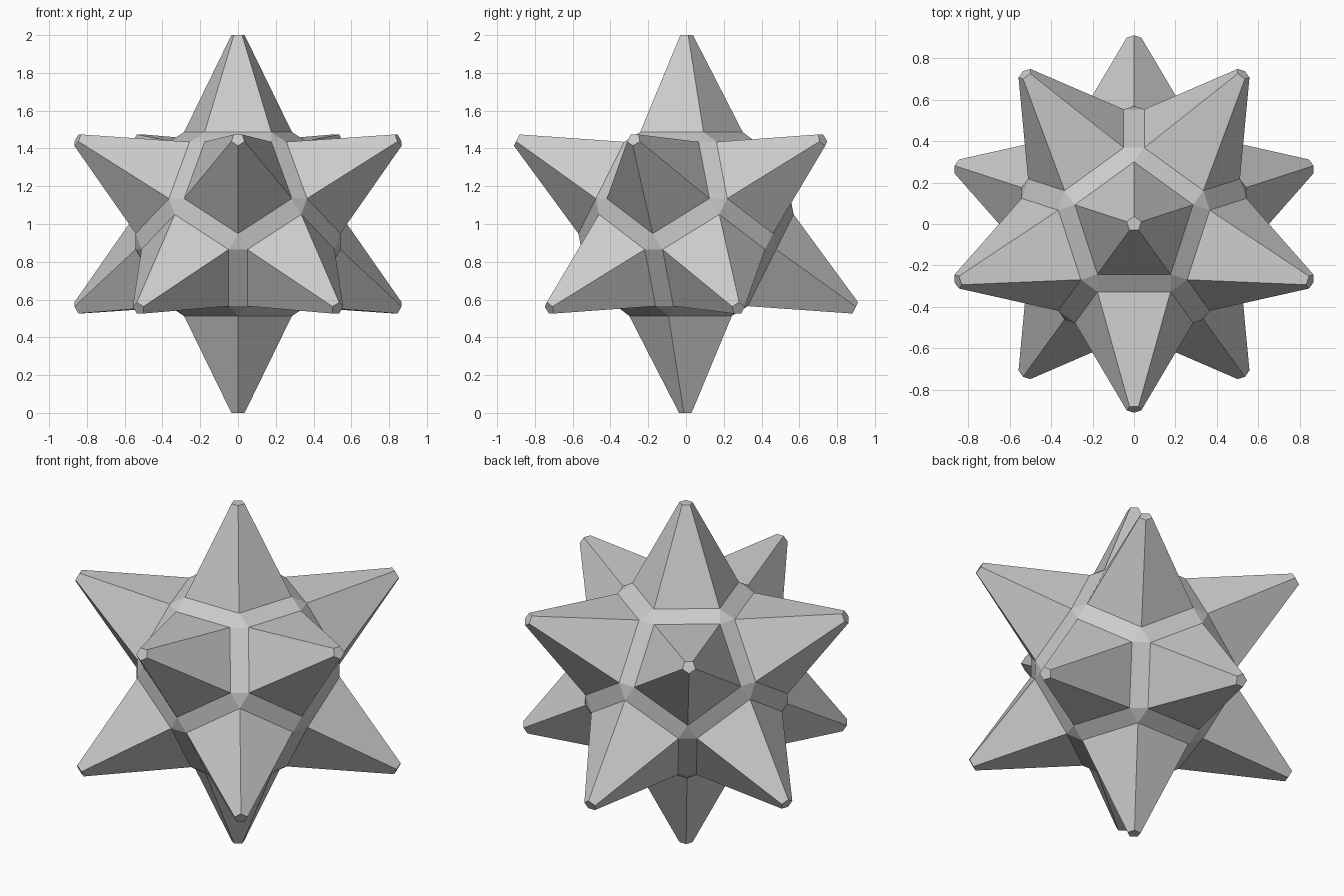
import bpy, bmesh
from math import sin, cos, pi, radians, atan
from mathutils import Matrix, Vector

if "Cube" in bpy.data.objects:
    bpy.data.objects.remove(bpy.data.objects["Cube"])

BASE_DIST, BASE_R = 0.487, 0.30   # spike base: distance from centre, radius
TIP_DIST, TIP_R = 1.0, 0.037      # blunt spike tip

# Pentagon base of the top spike, with a flat side facing the front
ring = [Vector((BASE_R * cos(pi / 2 + k * 2 * pi / 5),
                BASE_R * sin(pi / 2 + k * 2 * pi / 5), BASE_DIST)) for k in range(5)]

# Twelve orientations: the top, five around it, and their opposites
half = [Matrix.Identity(3)]
for k in range(5):
    half.append(Matrix.Rotation(radians(72 * k), 3, 'Z')
                @ Matrix.Rotation(atan(2), 3, 'X')
                @ Matrix.Rotation(pi, 3, 'Z'))

# Core: hull around all twelve pentagons leaves bevel strips and corner triangles
bm = bmesh.new()
for m in half:
    for p in ring:
        bm.verts.new(m @ p)
        bm.verts.new(-(m @ p))
bmesh.ops.convex_hull(bm, input=bm.verts[:])
bmesh.ops.dissolve_limit(bm, angle_limit=radians(2), verts=bm.verts[:], edges=bm.edges[:])
bmesh.ops.recalc_face_normals(bm, faces=bm.faces[:])

# Spikes: pull every pentagon out to a small flat tip
pentagons = [f for f in bm.faces if len(f.verts) == 5]
tips = bmesh.ops.extrude_discrete_faces(bm, faces=pentagons)['faces']
for f in tips:
    c = f.calc_center_median()
    n = c.normalized()
    for v in f.verts:
        v.co = n * TIP_DIST + (v.co - c) * (TIP_R / BASE_R)
bmesh.ops.recalc_face_normals(bm, faces=bm.faces[:])
bmesh.ops.translate(bm, verts=bm.verts[:], vec=(0, 0, 1))

mesh = bpy.data.meshes.new("spiked_star")
bm.to_mesh(mesh)
bm.free()
star = bpy.data.objects.new("spiked_star", mesh)
bpy.context.collection.objects.link(star)
